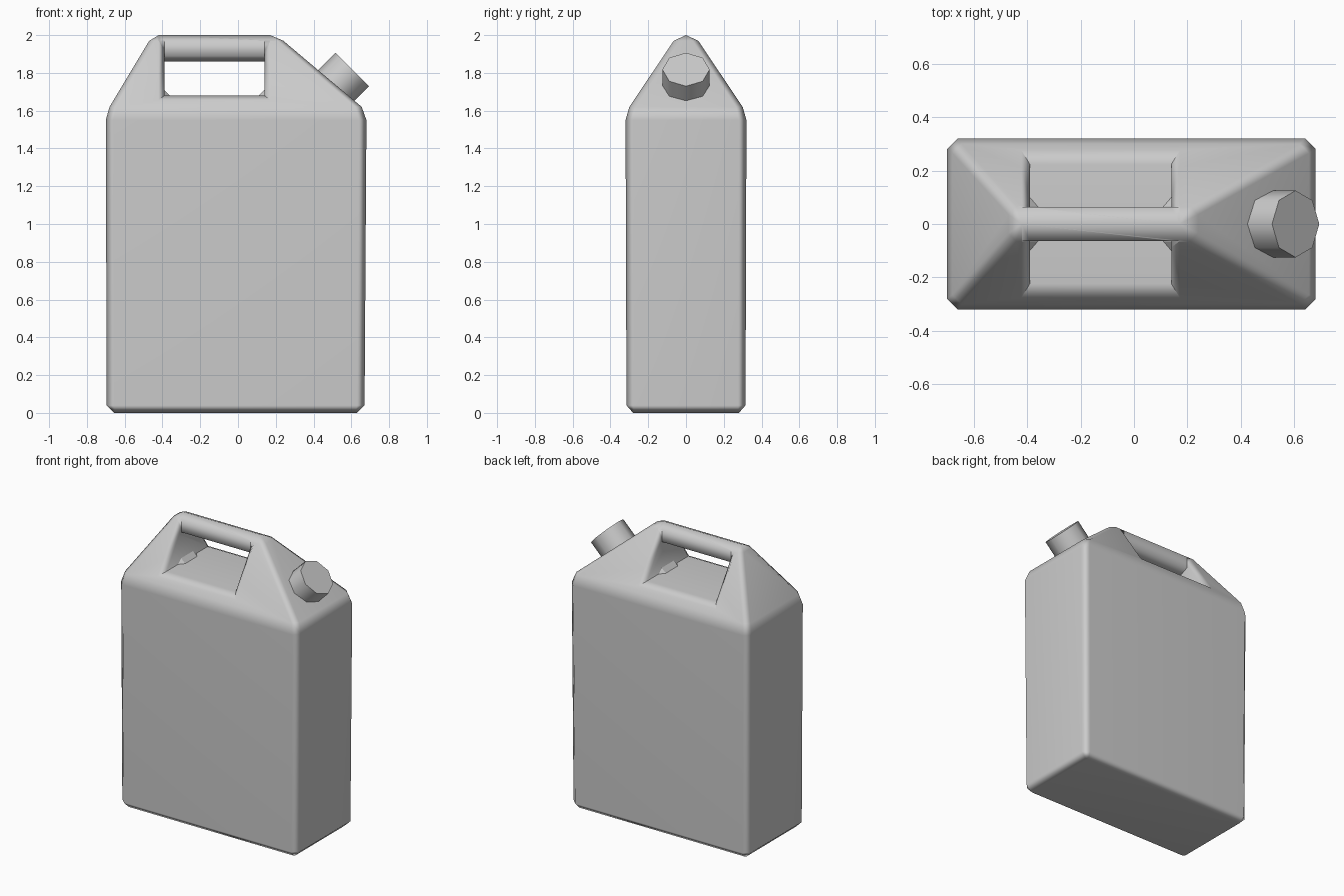
import bpy, bmesh, math
from mathutils import Vector

if "Cube" in bpy.data.objects:
    bpy.data.objects.remove(bpy.data.objects["Cube"], do_unlink=True)

grey = bpy.data.materials.new("plain_grey")
grey.use_nodes = True
colour = (0.6, 0.6, 0.6, 1)
grey.diffuse_color = colour
grey.node_tree.nodes["Principled BSDF"].inputs["Base Color"].default_value = colour


def make_object(name, bm):
    bmesh.ops.recalc_face_normals(bm, faces=bm.faces[:])
    mesh = bpy.data.meshes.new(name)
    bm.to_mesh(mesh)
    bm.free()
    mesh.materials.append(grey)
    obj = bpy.data.objects.new(name, mesh)
    bpy.context.collection.objects.link(obj)
    return obj


def hull(name, points):
    bm = bmesh.new()
    for p in points:
        bm.verts.new(p)
    bmesh.ops.remove_doubles(bm, verts=bm.verts[:], dist=0.0005)
    bmesh.ops.convex_hull(bm, input=bm.verts[:])
    loose = [v for v in bm.verts if not v.link_faces]
    bmesh.ops.delete(bm, geom=loose, context='VERTS')
    bmesh.ops.dissolve_limit(bm, angle_limit=math.radians(0.5),
                             verts=bm.verts[:], edges=bm.edges[:])
    return make_object(name, bm)


def prism(name, profile, x0, x1):
    bm = bmesh.new()
    face = bm.faces.new([bm.verts.new((x0, y, z)) for y, z in profile])
    out = bmesh.ops.extrude_face_region(bm, geom=[face])
    moved = [g for g in out["geom"] if isinstance(g, bmesh.types.BMVert)]
    bmesh.ops.translate(bm, verts=moved, vec=(x1 - x0, 0, 0))
    return make_object(name, bm)


def ring(z, x0, x1, y, c):
    """Rectangle with cut corners at height z."""
    pts = []
    for s in (-1, 1):
        pts += [(x0 + c, s * y, z), (x1 - c, s * y, z)]
        pts += [(x0, s * (y - c), z), (x1, s * (y - c), z)]
    return pts


def activate(obj):
    bpy.ops.object.select_all(action='DESELECT')
    obj.select_set(True)
    bpy.context.view_layer.objects.active = obj


def cut(target, cutter):
    cutter.hide_render = True
    mod = target.modifiers.new("cut", 'BOOLEAN')
    mod.operation = 'DIFFERENCE'
    mod.solver = 'EXACT'
    mod.object = cutter
    activate(target)
    bpy.ops.object.modifier_apply(modifier=mod.name)
    bpy.data.objects.remove(cutter, do_unlink=True)


def smooth(obj, angle):
    activate(obj)
    bpy.ops.object.shade_smooth_by_angle(angle=math.radians(angle))
    mod = obj.modifiers.new("even_shading", 'WEIGHTED_NORMAL')
    mod.keep_sharp = True


# Body: chamfered tank rising to a narrow ridge
rings = [
    (0.0, -0.655, 0.63, 0.28, 0.01),
    (0.04, -0.695, 0.67, 0.315, 0.04),
    (1.55, -0.70, 0.68, 0.32, 0.04),
    (1.62, -0.68, 0.655, 0.30, 0.035),
    (1.97, -0.47, 0.24, 0.065, 0.03),
    (2.0, -0.42, 0.17, 0.0, 0.0),
]
body = hull("canister_body", [p for r in rings for p in ring(*r)])

# Grip opening: leaves a six-sided handle bar along the ridge
LEFT, RIGHT, FLOOR, GRIP = -0.39, 0.14, 1.68, 0.064
opening = [(-0.5, FLOOR), (0.5, FLOOR), (0.5, 2.1), (GRIP, 2.1), (GRIP, 1.89),
           (0, 1.86), (-GRIP, 1.89), (-GRIP, 2.1), (-0.5, 2.1)]
cut(body, prism("opening_cutter", opening, LEFT, RIGHT))

# Flared rim around the opening, on both sides
for side in (-1, 1):
    pts = []
    for t in (-0.1, 1.0):
        flare = 0.06 * t
        for x in (LEFT - flare, RIGHT + flare):
            pts.append((x, side * (GRIP + 0.0005), 1.917 + 0.108 * t))
            pts.append((x, side * (0.224 + 0.098 * t), FLOOR - 0.046 * t))
    cut(body, hull("rim_cutter", pts))
smooth(body, 70)

# Small fillets in the lower corners of the opening
for name, wall, d in (("right", LEFT, 1), ("left", RIGHT, -1)):
    pts = []
    for s in (-1, 1):
        pts += [(wall, s * 0.065, FLOOR + 0.03), (wall + d * 0.03, s * 0.065, FLOOR),
                (wall, s * 0.1, FLOOR), (wall - d * 0.01, s * 0.065, FLOOR - 0.01)]
    hull(name + "_corner_fillet", pts)

# Cap: eight-sided plug tilted out of the sloping shoulder
axis = Vector((1, 0, 1)).normalized()
length = 0.24
bm = bmesh.new()
bmesh.ops.create_cone(bm, cap_ends=True, segments=8, radius1=0.125,
                      radius2=0.125, depth=length)
cap = make_object("cap", bm)
cap.location = Vector((0.605, 0, 1.818)) - axis * length / 2
cap.rotation_euler = (0, math.radians(45), 0)
smooth(cap, 50)
